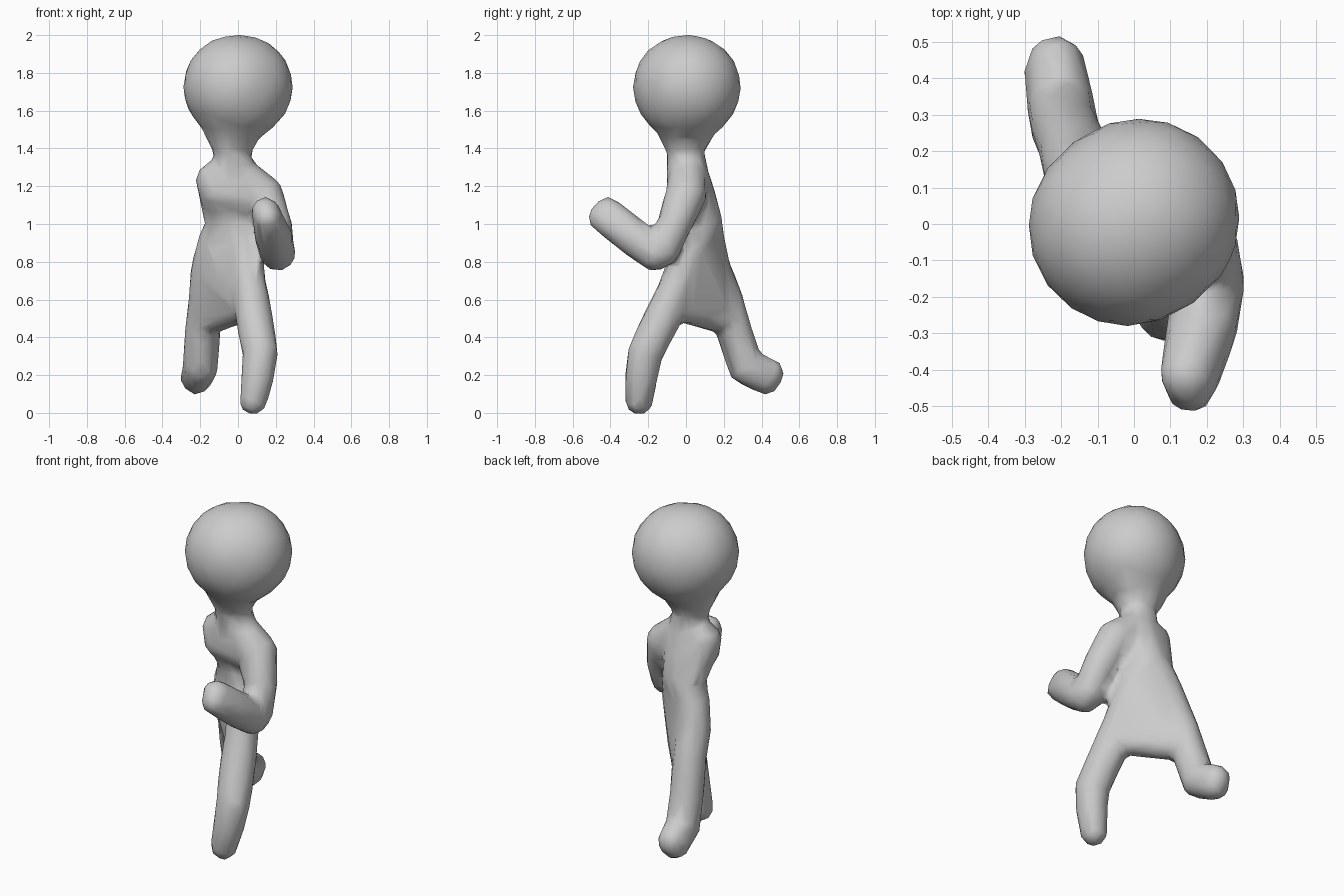
import bpy
import bmesh
from mathutils import Vector

default_cube = bpy.data.objects.get("Cube")
if default_cube:
    bpy.data.objects.remove(default_cube, do_unlink=True)

# One plain clay colour
clay = bpy.data.materials.new("grey_clay")
clay.use_nodes = True
clay.diffuse_color = (0.6, 0.6, 0.6, 1)
bsdf = next(n for n in clay.node_tree.nodes if n.type == "BSDF_PRINCIPLED")
bsdf.inputs["Base Color"].default_value = clay.diffuse_color
bsdf.inputs["Roughness"].default_value = 0.8

body = bmesh.new()


def hull(*balls):
    """Add the convex skin around balls given as (x, y, z, radius)."""
    part = bmesh.new()
    for x, y, z, r in balls:
        ball = bmesh.ops.create_icosphere(part, subdivisions=3, radius=r)["verts"]
        bmesh.ops.translate(part, verts=ball, vec=Vector((x, y, z)))
    bmesh.ops.delete(part, geom=part.faces[:] + part.edges[:], context="EDGES_FACES")
    bmesh.ops.convex_hull(part, input=part.verts)
    bmesh.ops.delete(part, geom=[v for v in part.verts if not v.link_faces], context="VERTS")
    bmesh.ops.recalc_face_normals(part, faces=part.faces)
    mesh = bpy.data.meshes.new("part")
    part.to_mesh(mesh)
    part.free()
    body.from_mesh(mesh)
    bpy.data.meshes.remove(mesh)


def limb(*balls):
    """Chain of tapered capsules."""
    for a, b in zip(balls, balls[1:]):
        hull(a, b)


# Head, slightly wider along one diagonal, and neck
hull((0.017, 0.017, 1.726, 0.275), (-0.017, -0.007, 1.726, 0.275), (0, 0.005, 1.708, 0.275))
limb((-0.03, 0, 1.54, 0.165), (-0.03, -0.005, 1.4, 0.097), (-0.02, 0.01, 1.25, 0.115))

# Chest, waist and the web between the legs
chest = (-0.02, 0.025, 1.2, 0.117)
waist = (-0.035, 0.075, 1.02, 0.118)
left_hip, right_hip = (0.025, 0.035, 0.9, 0.094), (-0.12, 0.11, 0.9, 0.096)
right_thigh = (-0.16, 0.15, 0.75, 0.093)
left_crotch, right_crotch = (0.04, -0.02, 0.56, 0.08), (-0.14, 0.185, 0.5, 0.08)
hull(chest, waist)
hull(waist, left_hip, right_hip)
hull(left_hip, right_hip, right_thigh, left_crotch, right_crotch)

# Right shoulder stump running into the back
right_shoulder = (-0.12, 0.01, 1.23, 0.103)
hull(chest, right_shoulder, (-0.1, 0.0, 1.17, 0.107), (0.04, -0.005, 1.16, 0.1))
hull(right_shoulder, waist, (-0.085, 0.095, 1.0, 0.09))

# Left arm bent forward, ending in a blunt hand
elbow, forearm = (0.21, -0.165, 0.845, 0.095), (0.188, -0.28, 0.932, 0.1)
limb((-0.03, 0.01, 1.29, 0.1), (0.13, 0, 1.155, 0.11), (0.195, -0.06, 1.0, 0.092),
     (0.21, -0.12, 0.865, 0.09), elbow, forearm)
hull(forearm, (0.155, -0.45, 1.033, 0.07), (0.145, -0.415, 1.068, 0.075))

# Left leg stepping forward, right leg pushing off behind
limb(left_hip, (0.065, -0.06, 0.65, 0.092), (0.085, -0.125, 0.5, 0.1),
     (0.118, -0.215, 0.32, 0.095), (0.105, -0.235, 0.2, 0.088), (0.08, -0.247, 0.062, 0.074))
ankle = (-0.2, 0.315, 0.245, 0.095)
limb(right_hip, right_thigh, (-0.17, 0.21, 0.6, 0.093), (-0.19, 0.265, 0.4, 0.095), ankle)
hull(ankle, (-0.215, 0.44, 0.21, 0.08), (-0.22, 0.42, 0.18, 0.083))

mesh = bpy.data.meshes.new("running_figure")
body.to_mesh(mesh)
body.free()
mesh.materials.append(clay)
figure = bpy.data.objects.new("running_figure", mesh)
bpy.context.collection.objects.link(figure)

# Fuse the parts into one soft skin, then lower its detail
remesh = figure.modifiers.new("fuse", "REMESH")
remesh.mode = "VOXEL"
remesh.voxel_size = 0.02
remesh.use_smooth_shade = True
smooth = figure.modifiers.new("soften", "SMOOTH")
smooth.factor = 0.5
smooth.iterations = 6
decimate = figure.modifiers.new("low_poly", "DECIMATE")
decimate.ratio = 0.06
